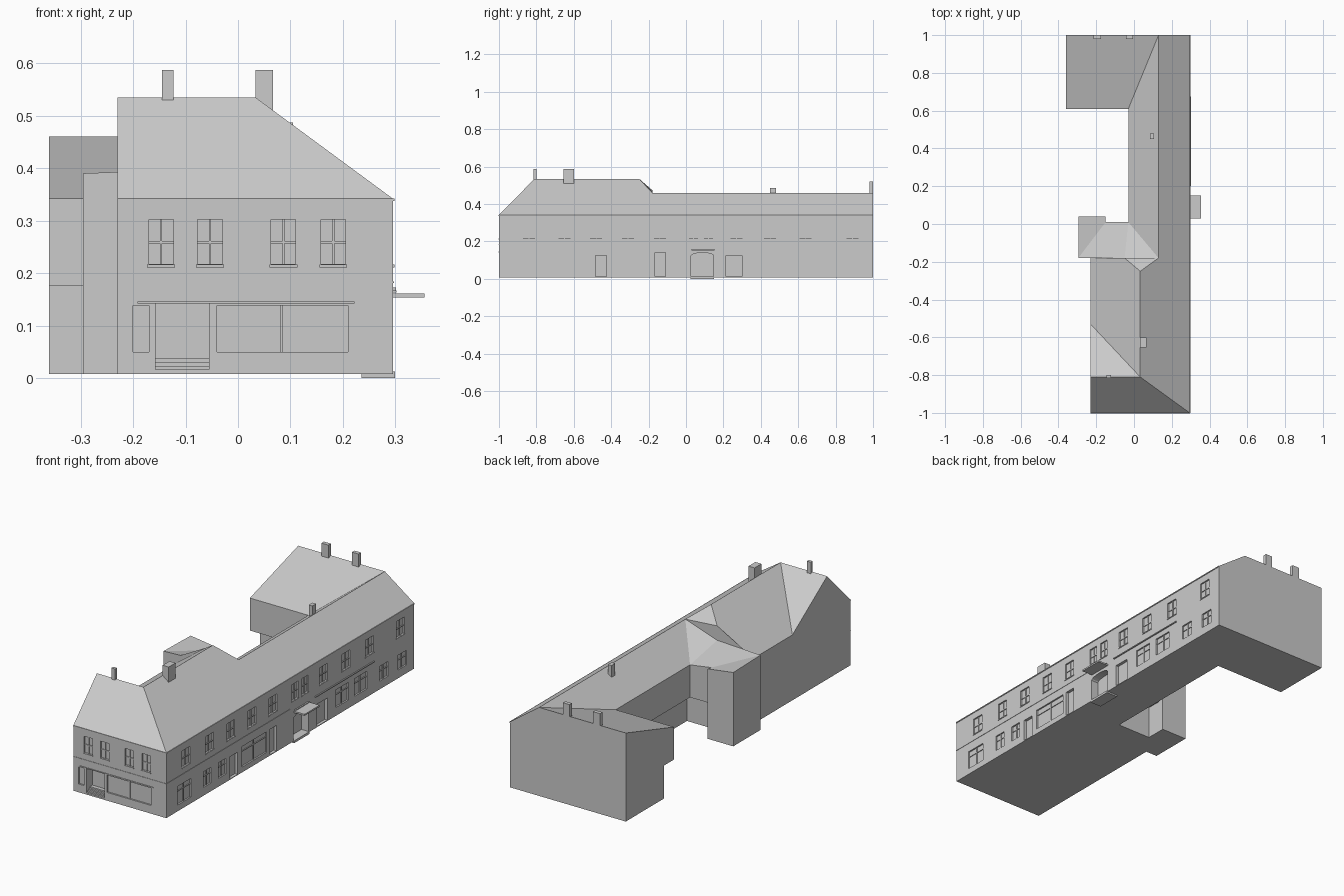
import bpy, bmesh, math

if "Cube" in bpy.data.objects:
    bpy.data.objects.remove(bpy.data.objects["Cube"])

grey = bpy.data.materials.new("plain grey")
grey.diffuse_color = (0.6, 0.6, 0.6, 1)
grey.use_nodes = True
grey.node_tree.nodes["Principled BSDF"].inputs["Base Color"].default_value = grey.diffuse_color


def make(name, bm):
    bmesh.ops.recalc_face_normals(bm, faces=bm.faces)
    me = bpy.data.meshes.new(name)
    bm.to_mesh(me)
    bm.free()
    me.materials.append(grey)
    ob = bpy.data.objects.new(name, me)
    bpy.context.collection.objects.link(ob)
    return ob


def add_prism(bm, pts, vec):
    """Extrude a closed 3D outline along vec."""
    a = [bm.verts.new(p) for p in pts]
    b = [bm.verts.new([p[i] + vec[i] for i in range(3)]) for p in pts]
    n = len(a)
    bm.faces.new(a)
    bm.faces.new(b[::-1])
    for i in range(n):
        j = (i + 1) % n
        bm.faces.new((a[i], b[i], b[j], a[j]))


def add_box(bm, x0, x1, y0, y1, z0, z1):
    add_prism(bm, [(x0, y0, z0), (x1, y0, z0), (x1, y1, z0), (x0, y1, z0)], (0, 0, z1 - z0))


def boxes(name, rows):
    bm = bmesh.new()
    for r in rows:
        add_box(bm, *r)
    return make(name, bm)


def walls(name, outline, z0, z1):
    bm = bmesh.new()
    add_prism(bm, [(x, y, z0) for x, y in outline], (0, 0, z1 - z0))
    return make(name, bm)


def cut(target, cutter):
    mod = target.modifiers.new("openings", 'BOOLEAN')
    mod.operation = 'DIFFERENCE'
    mod.solver = 'EXACT'
    mod.object = cutter
    bpy.context.view_layer.update()
    dg = bpy.context.evaluated_depsgraph_get()
    me = bpy.data.meshes.new_from_object(target.evaluated_get(dg))
    target.modifiers.clear()
    target.data = me
    bpy.data.objects.remove(cutter)


E, MID, EAVE, RIDGE, TOP = 0.295, 0.176, 0.342, 0.46, 0.535

# wall storeys: the ground floor is set back around the courtyard
street = [(-.23, -.18), (-.23, -1), (E, -1), (E, 1), (-.36, 1)]
annex = [(-.15, .04), (-.295, .04), (-.295, -.18)]
ground = walls("ground_floor_walls", street + [(-.36, .69), (.04, .69), (.04, -.065), (-.15, -.065)] + annex, 0.008, MID)
upper = walls("upper_floor_walls", street + [(-.36, .61), (-.03, .61), (-.03, .01), (-.15, .01)] + annex, MID, EAVE)

# roof surfaces and gables from named corner points
P = dict(
    A=(E, -1, EAVE), B=(-.23, -1, EAVE), C=(-.23, -.81, TOP), D=(.033, -.81, TOP),
    Ev=(-.23, -.53, EAVE), F=(.033, -.25, TOP), G=(.13, -.18, RIDGE), H=(-.05, -.18, .474),
    I=(-.23, -.18, EAVE), J=(.13, 1, RIDGE), K=(-.03, .61, EAVE), L=(-.36, .61, EAVE),
    M=(-.36, 1, RIDGE), N=(E, 1, EAVE), O=(-.36, 1, EAVE), V=(-.03, .01, EAVE),
    W=(-.295, -.18, .39), X=(-.05, -.18, .40), Q=(-.15, .01, .36), R=(-.15, .04, .365),
    S=(-.295, .04, .385), q=(-.15, .01, EAVE), r=(-.15, .04, EAVE), s=(-.295, .04, EAVE),
    w=(-.295, -.18, EAVE))
faces = ["A D C B", "C D Ev", "D F H I Ev", "F G H", "A N J G F D", "G J K V", "J M L K",
         "B C Ev", "N J M O", "O M L", "G V X", "X V Q W", "Q R S W", "G X H",
         "I H X W w", "V Q q", "Q R r q", "R S s r", "S W w s"]
bm = bmesh.new()
vs = {k: bm.verts.new(p) for k, p in P.items()}
for f in faces:
    bm.faces.new([vs[k] for k in f.split()])
make("roof", bm)

# chimneys
boxes("chimneys", [(-.145, -.123, -.815, -.80, .50, .587), (.033, .067, -.655, -.60, .48, .587),
                   (.085, .105, .45, .48, .41, .487), (-.215, -.175, .98, 1, .42, .52),
                   (-.042, -.005, .98, 1, .42, .52)])

# upper windows: recessed, with sills, lintels and glazing bars
front_win = [(-.17, -.123), (-.077, -.03), (.063, .11), (.158, .205)]
side_win = [(y - .032, y + .032) for y in (-.84, -.65, -.48, -.31, -.14, .04, .12, .27, .45, .64, .89)]
side_win[5:7] = [(.015, .065), (.095, .145)]
Z0, Z1, DEP = .217, .302, .008
holes, trim, bars = [], [], []
for a, b in front_win:
    m = (a + b) / 2
    holes.append((a, b, -1.02, -1 + DEP, Z0, Z1))
    trim.append((a - .003, b + .003, -1.003, -.99, Z0 - .006, Z0 - .001))
    bars.append((m - .002, m + .002, -1 + DEP - .004, -.99, Z0, Z1))
    bars.append((a, b, -1 + DEP - .004, -.99, .256, .261))
for a, b in side_win:
    m = (a + b) / 2
    holes.append((E - DEP, E + .02, a, b, Z0, Z1))
    trim.append((E - .01, E + .003, a - .003, b + .003, Z0 - .006, Z0 - .001))
    bars.append((E - .01, E - DEP + .004, m - .002, m + .002, Z0, Z1))
    bars.append((E - .01, E - DEP + .004, a, b, .256, .261))
cut(upper, boxes("window_cutter", holes))
boxes("upper_window_sills", trim)
boxes("upper_window_bars", bars)

# ground floor openings: shop windows, doors, small windows
holes = [(-.157, -.055, -1.02, -.95, .016, .142),
         (-.2, -.17, -1.02, -.992, .05, .138), (-.04, .21, -1.02, -.992, .05, .138)]
panes = [(-.91, -.80, .04, .135), (-.70, -.64, .05, .13), (-.58, -.52, .05, .13), (-.39, -.19, .035, .14),
         (.37, .47, .05, .14), (.52, .62, .05, .14), (.72, .79, .05, .125), (.87, .94, .05, .125)]
doors = [(-.485, -.425, .012, .125), (-.165, -.11, .012, .142), (.215, .30, .012, .125)]
for a, b, z0, z1 in panes:
    holes.append((E - DEP, E + .02, a, b, z0, z1))
for a, b, z0, z1 in doors:
    holes.append((E - .015, E + .02, a, b, z0, z1))
cutter_bm = bmesh.new()
for h in holes:
    add_box(cutter_bm, *h)
# arched main entrance
arch = [(E + .02, .028, .012), (E + .02, .148, .012)]
arch += [(E + .02, .088 + .06 * math.cos(t), .124 + .016 * math.sin(t))
         for t in [math.pi * i / 8 for i in range(9)]]
add_prism(cutter_bm, arch, (-.06, 0, 0))
cut(ground, make("opening_cutter", cutter_bm))

bars = []
for a, b, z0, z1 in panes:
    m = (a + b) / 2
    bars.append((E - .01, E - .004, m - .003, m + .003, z0, z1))
    bars.append((E - .01, E - .004, a, b, z1 - .03, z1 - .026))
bars.append((.08, .086, -.996, -.99, .05, .138))
boxes("ground_window_bars", bars)

# front entrance steps
boxes("front_steps", [(-.157, -.055, -1 + .01 * i, -.95, .008, .016 + .007 * i) for i in range(4)])
boxes("main_entrance_step", [(E - .06, E + .004, .025, .151, 0, .012)])

# mouldings along the street fronts
boxes("string_courses", [
    (-.23, E + .002, -1.002, -.99, .181, .184), (E - .01, E + .002, -1, 0, .181, .184),
    (-.23, E + .002, -1.002, -.99, .337, .342), (E - .01, E + .003, -1, 1, .337, .342),
    (-.192, .222, -1.003, -.99, .142, .146), (E - .01, E + .006, .2, .675, .167, .172)])

# entrance canopy
boxes("entrance_canopy", [(E - .01, .355, .03, .152, .153, .161), (E - .01, E + .007, .035, .147, .163, .167)])
